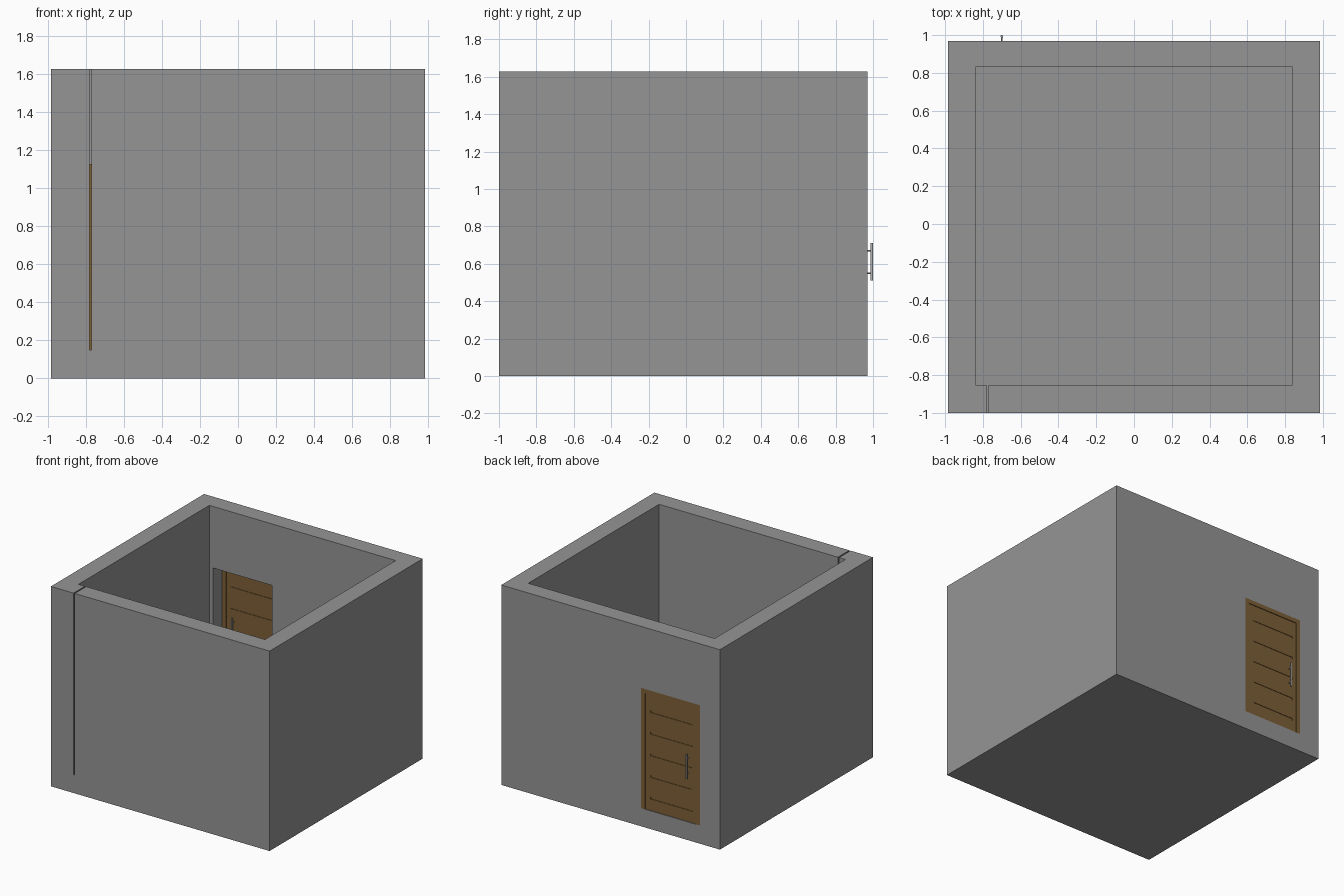
import bpy
import bmesh
from mathutils import Vector, Matrix

cube = bpy.data.objects.get("Cube")
if cube:
    bpy.data.objects.remove(cube, do_unlink=True)


def material(name, rgb):
    m = bpy.data.materials.new(name)
    m.use_nodes = True
    m.diffuse_color = (*rgb, 1)
    m.node_tree.nodes["Principled BSDF"].inputs["Base Color"].default_value = (*rgb, 1)
    return m


grey = material("wall grey", (0.30, 0.30, 0.30))
wood = material("door brown", (0.207, 0.117, 0.037))
steel = material("handle steel", (0.45, 0.45, 0.45))


def finish(name, bm, mat):
    mesh = bpy.data.meshes.new(name)
    bm.to_mesh(mesh)
    bm.free()
    ob = bpy.data.objects.new(name, mesh)
    bpy.context.collection.objects.link(ob)
    if mat:
        mesh.materials.append(mat)
    return ob


def box(name, x, y, z, mat=None):
    """Box spanning the given (low, high) ranges."""
    bm = bmesh.new()
    bmesh.ops.create_cube(bm, size=1)
    low, high = Vector((x[0], y[0], z[0])), Vector((x[1], y[1], z[1]))
    for v in bm.verts:
        v.co = (low + high) / 2 + v.co * (high - low)
    return finish(name, bm, mat)


def cut(target, cutters):
    """Subtract every cutter, then drop the cutters."""
    bpy.context.view_layer.objects.active = target
    for c in cutters:
        c.hide_render = True
        mod = target.modifiers.new("cut", 'BOOLEAN')
        mod.operation, mod.solver, mod.object = 'DIFFERENCE', 'EXACT', c
        bpy.ops.object.modifier_apply(modifier=mod.name)
        bpy.data.objects.remove(c, do_unlink=True)


def rod(bm, start, end, radius):
    start, end = Vector(start), Vector(end)
    axis = end - start
    turn = axis.to_track_quat('Z', 'Y').to_matrix().to_4x4()
    bmesh.ops.create_cone(bm, cap_ends=True, segments=16, radius1=radius,
                          radius2=radius, depth=axis.length,
                          matrix=Matrix.Translation((start + end) / 2) @ turn)


FLOOR, TOP = 0.148, 1.628
BACK_IN, BACK_OUT = 0.83, 0.97
DOOR_X, DOOR_TOP = (-0.805, -0.274), 1.127

# Open-topped room with a narrow slot in front and a doorway at the back
room = box("room_walls", (-0.985, 0.985), (-1, BACK_OUT), (0, TOP), grey)
cut(room, [
    box("cavity_cutter", (-0.84, 0.84), (-0.853, BACK_IN), (FLOOR, 2)),
    box("slot_cutter", (-0.782, -0.771), (-1.1, -0.8), (FLOOR, 2)),
    box("doorway_cutter", DOOR_X, (0.8, 1.1), (FLOOR, DOOR_TOP)),
])

# Door frame, flush with the outer wall
RIM = 0.035
frame_y = (0.946, BACK_OUT)
inner_x = (DOOR_X[0] + RIM, DOOR_X[1] - RIM)
inner_top = DOOR_TOP - RIM
frame = box("door_frame", DOOR_X, frame_y, (FLOOR, DOOR_TOP), wood)
cut(frame, [box("frame_cutter", inner_x, (0.9, 1.1), (0, inner_top))])

# Door leaf with five grooves on each side
leaf_y = (0.952, 0.964)
leaf = box("door_leaf", inner_x, leaf_y, (FLOOR, inner_top), wood)
grooves = []
for i in range(5):
    z = 0.25 + 0.176 * i
    for face in leaf_y:
        grooves.append(box("groove_cutter", (-0.735, -0.355),
                           (face - 0.004, face + 0.004), (z - 0.008, z + 0.008)))
cut(leaf, grooves)

# Pull handles on both sides: an upright bar on two standoffs
middle = sum(leaf_y) / 2
for name, side in (("outer_handle", 1), ("inner_handle", -1)):
    bm = bmesh.new()
    bar_y = middle + side * 0.035
    rod(bm, (-0.70, bar_y, 0.51), (-0.70, bar_y, 0.71), 0.007)
    for z in (0.55, 0.67):
        rod(bm, (-0.70, middle + side * 0.004, z), (-0.70, bar_y, z), 0.004)
    handle = finish(name, bm, steel)
    bpy.ops.object.select_all(action='DESELECT')
    handle.select_set(True)
    bpy.context.view_layer.objects.active = handle
    bpy.ops.object.shade_smooth_by_angle()
